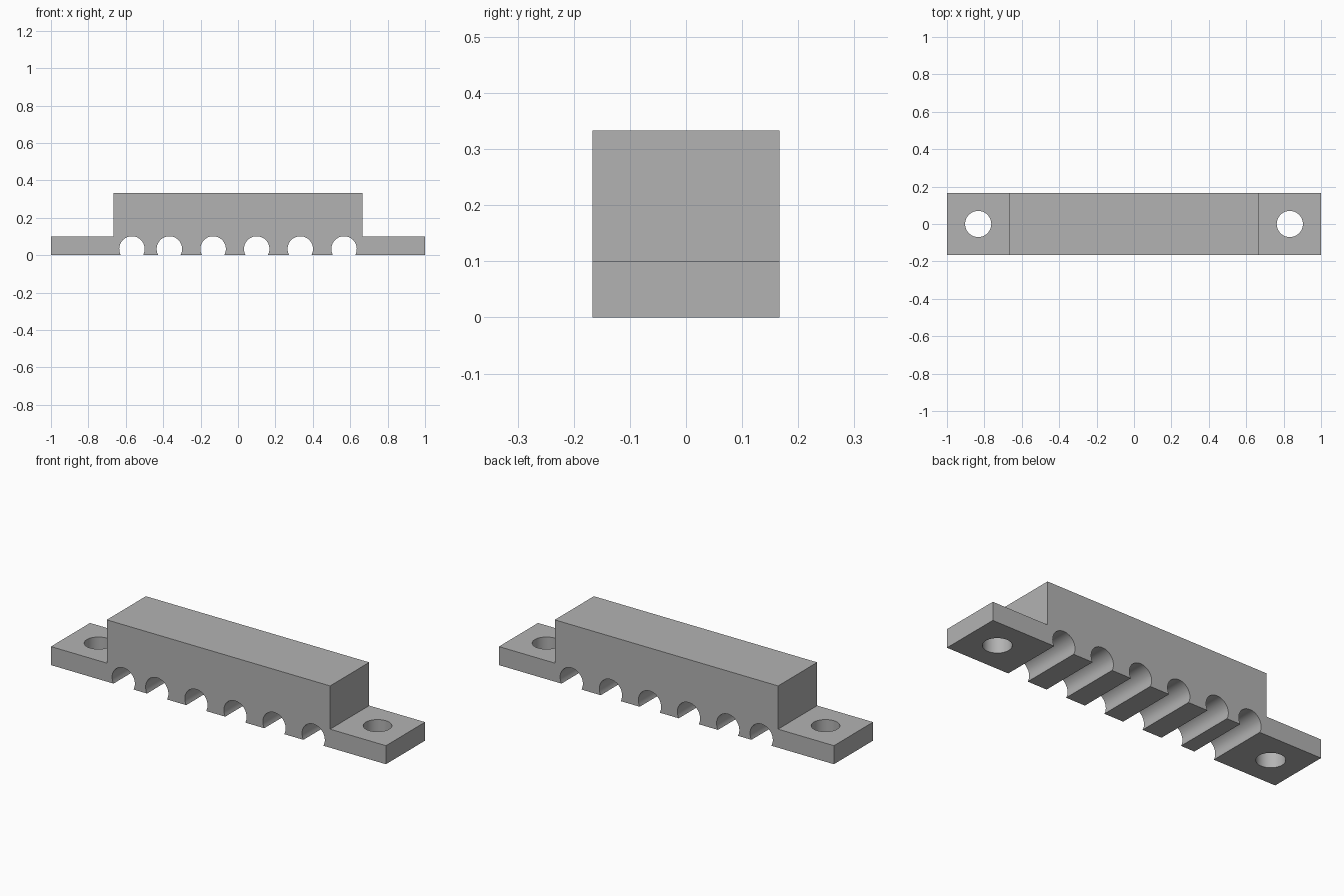
import bpy, bmesh, math

cube = bpy.data.objects.get("Cube")
if cube:
    bpy.data.objects.remove(cube, do_unlink=True)

# Overall dimensions
LENGTH, DEPTH, HEIGHT = 2.0, 1 / 3, 1 / 3
FOOT_HEIGHT, BLOCK_HALF = 0.1, 2 / 3
RADIUS, CHANNEL_Z = 0.068, 0.033
CHANNELS = [-0.567, -0.367, -0.133, 0.1, 0.333, 0.567]
STEPS = 32

grey = bpy.data.materials.new("plain grey")
grey.use_nodes = True
colour = (0.45, 0.45, 0.45, 1)
grey.diffuse_color = colour
grey.node_tree.nodes["Principled BSDF"].inputs["Base Color"].default_value = colour

# Side profile: flat base with open round channels, feet and a raised block
half = LENGTH / 2
profile = [(-half, 0)]
start = math.pi + math.asin(CHANNEL_Z / RADIUS)
end = -math.asin(CHANNEL_Z / RADIUS)
for cx in CHANNELS:
    for i in range(STEPS + 1):
        a = start + (end - start) * i / STEPS
        z = CHANNEL_Z + RADIUS * math.sin(a)
        profile.append((cx + RADIUS * math.cos(a), max(z, 0)))
profile += [(half, 0), (half, FOOT_HEIGHT), (BLOCK_HALF, FOOT_HEIGHT),
            (BLOCK_HALF, HEIGHT), (-BLOCK_HALF, HEIGHT),
            (-BLOCK_HALF, FOOT_HEIGHT), (-half, FOOT_HEIGHT)]

# Extrude the profile from front to back
bm = bmesh.new()
face = bm.faces.new([bm.verts.new((x, -DEPTH / 2, z)) for x, z in profile])
extruded = bmesh.ops.extrude_face_region(bm, geom=[face])["geom"]
bmesh.ops.translate(bm, vec=(0, DEPTH, 0),
                    verts=[v for v in extruded if isinstance(v, bmesh.types.BMVert)])
bmesh.ops.recalc_face_normals(bm, faces=bm.faces)
mesh = bpy.data.meshes.new("clamp_block")
bm.to_mesh(mesh)
bm.free()
block = bpy.data.objects.new("clamp_block", mesh)
bpy.context.collection.objects.link(block)
mesh.materials.append(grey)

# Screw holes through both feet
cutters = []
for side, name in ((-1, "right"), (1, "left")):
    bpy.ops.mesh.primitive_cylinder_add(vertices=48, radius=0.07, depth=0.4,
                                        location=(side * 0.833, 0, 0.05))
    cutter = bpy.context.object
    cutter.name = name + "_screw_hole_cutter"
    cutter.hide_render = True
    cutter.data.materials.append(grey)
    cutters.append(cutter)
    cut = block.modifiers.new(name + "_screw_hole", "BOOLEAN")
    cut.operation, cut.solver, cut.object = "DIFFERENCE", "EXACT", cutter

# Apply the cuts, remove the cutters and smooth the round walls
bpy.ops.object.select_all(action="DESELECT")
block.select_set(True)
bpy.context.view_layer.objects.active = block
for cut in list(block.modifiers):
    bpy.ops.object.modifier_apply(modifier=cut.name)
for cutter in cutters:
    bpy.data.objects.remove(cutter, do_unlink=True)
bpy.ops.object.shade_smooth_by_angle(angle=math.radians(30))
